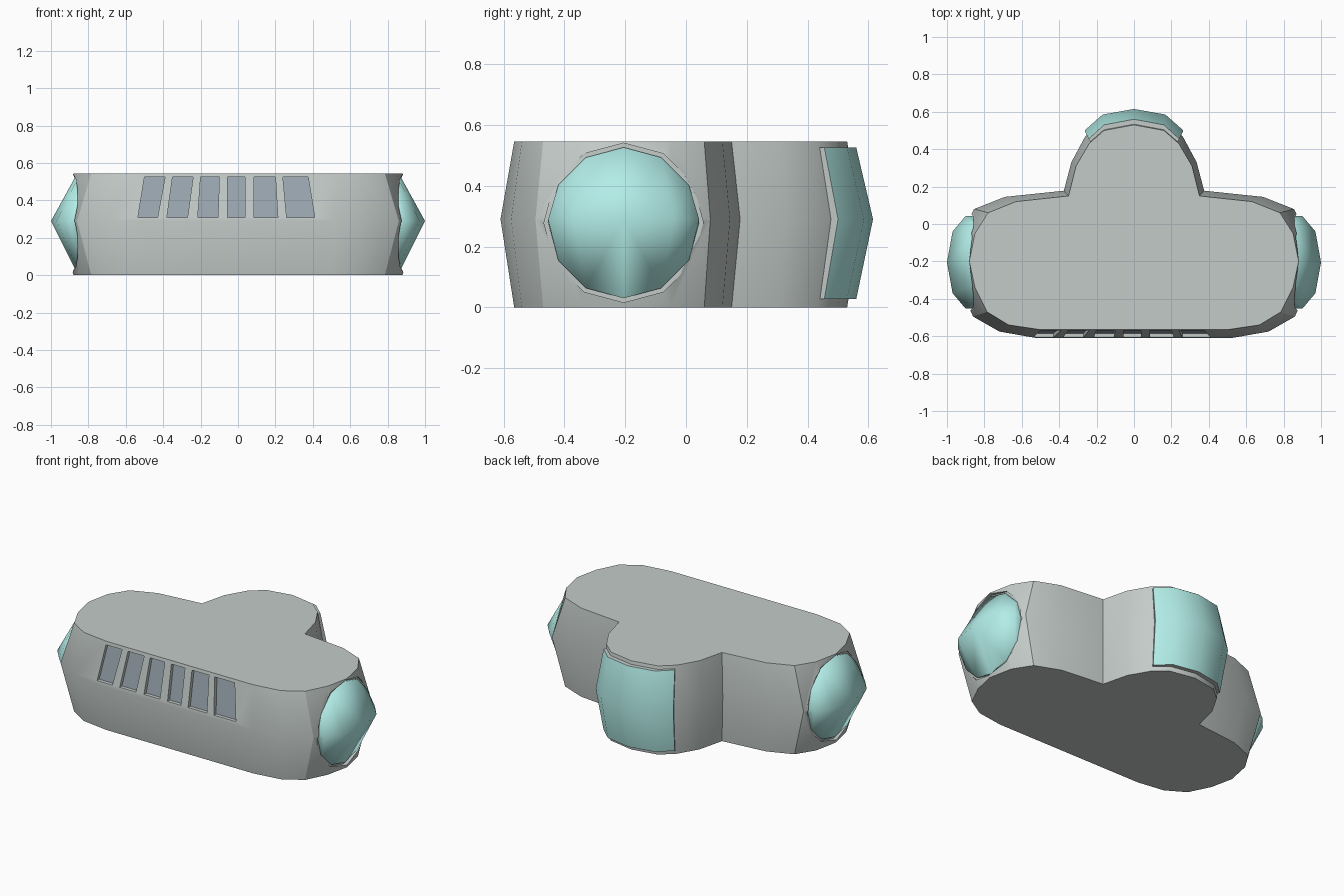
import bpy, bmesh, math

if "Cube" in bpy.data.objects:
    bpy.data.objects.remove(bpy.data.objects["Cube"])


def material(name, rgb):
    m = bpy.data.materials.new(name)
    m.diffuse_color = (*rgb, 1)
    m.use_nodes = True
    m.node_tree.nodes["Principled BSDF"].inputs["Base Color"].default_value = m.diffuse_color
    return m


GREY = material("hull_grey", (0.55, 0.60, 0.58))
TEAL = material("teal_glow", (0.45, 0.85, 0.81))
PANE = material("window_blue_grey", (0.33, 0.39, 0.44))


def finish(name, bm, mats, angle=None):
    bmesh.ops.recalc_face_normals(bm, faces=bm.faces)
    me = bpy.data.meshes.new(name)
    bm.to_mesh(me)
    bm.free()
    ob = bpy.data.objects.new(name, me)
    bpy.context.collection.objects.link(ob)
    for m in mats:
        me.materials.append(m)
    if angle:
        smooth(ob, angle)
    return ob


def smooth(ob, angle):
    bpy.ops.object.select_all(action='DESELECT')
    ob.select_set(True)
    bpy.context.view_layer.objects.active = ob
    bpy.ops.object.shade_smooth_by_angle(angle=math.radians(angle))


def loft(bm, rings, second_slot=()):
    """Closed skin through matching rings; listed segments use material slot 1."""
    vs = [[bm.verts.new(p) for p in r] for r in rings]
    n = len(vs[0])
    for a, b in zip(vs, vs[1:]):
        for i in range(n):
            k = (i + 1) % n
            f = bm.faces.new((a[i], a[k], b[k], b[i]))
            f.material_index = 1 if i in second_slot else 0
    bm.faces.new(vs[0])
    bm.faces.new(vs[-1])


def mirrored(half):
    """Full outline from a right half that runs away from x = 0."""
    return [(-x, y) for x, y in reversed(half) if x > 0] + list(half)


def at_z(outline, z):
    return [(x, y, z) for x, y in outline]


def cut(ob, cutter):
    mod = ob.modifiers.new("cut", 'BOOLEAN')
    mod.operation = 'DIFFERENCE'
    mod.solver = 'EXACT'
    mod.object = cutter
    bpy.context.view_layer.objects.active = ob
    bpy.ops.object.modifier_apply(modifier=mod.name)
    bpy.data.objects.remove(cutter)


# Hull: three-lobed outline, widest at mid height
MID, TOP = 0.29, 0.545
end_half = [(0, .53), (.16, .50), (.24, .43), (.31, .31), (.35, .15), (.63, .12),
            (.78, .06), (.85, -.05), (.88, -.2), (.85, -.34), (.785, -.47),
            (.67, -.54), (.50, -.565)]
mid_half = [(0, .575), (.165, .545), (.26, .47), (.335, .33), (.375, .178), (.69, .145),
            (.855, .08), (.92, -.04), (.95, -.2), (.92, -.37), (.86, -.495),
            (.72, -.575), (.52, -.61)]
ends, mids = mirrored(end_half), mirrored(mid_half)
bm = bmesh.new()
loft(bm, [at_z(ends, 0), at_z(mids, MID), at_z(ends, TOP)])
hull = finish("hull", bm, [GREY])

# Round side pockets and the teal lenses that sit in them
CY, CZ = -0.205, 0.278


def circle(x, r):
    return [(x, CY + r * math.sin(i * math.pi / 6), CZ + r * math.cos(i * math.pi / 6))
            for i in range(12)]


for side, label in ((1, "right"), (-1, "left")):
    bm = bmesh.new()
    loft(bm, [circle(side * .858, .262), circle(side * 1.1, .262)])
    cut(hull, finish("pocket_cutter", bm, []))

    bm = bmesh.new()
    pts = circle(side * .85, .248) + circle(side * .87, .248)
    pts += [(side * x, CY + s * y, MID) for x, y in ((1, 0), (.97, .165), (.90, .248))
            for s in ((1, -1) if y else (1,))]
    for p in pts:
        bm.verts.new(p)
    bmesh.ops.convex_hull(bm, input=bm.verts[:])
    finish(label + "_lens", bm, [TEAL], 62)

# Row of recessed windows: bottom left, bottom right, top left, top right x
windows = [(-.535, -.43, -.50, -.39), (-.38, -.27, -.35, -.24),
           (-.215, -.107, -.20, -.10), (-.055, .037, -.055, .037),
           (.085, .213, .085, .20), (.26, .41, .24, .375)]
Z0, Z1 = .31, .525


def front_y(z):
    return -.61 + (z - MID) * .045 / (TOP - MID)


def window_block(bm, w, front, back):
    corners = ((w[0], Z0), (w[1], Z0), (w[3], Z1), (w[2], Z1))
    loft(bm, [[(x, front_y(z) + d, z) for x, z in corners] for d in (front, back)])


cutter, panes = bmesh.new(), bmesh.new()
for w in windows:
    window_block(cutter, w, -.06, .026)
    window_block(panes, w, .022, .035)
cut(hull, finish("window_cutter", cutter, []))
finish("windows", panes, [PANE])
smooth(hull, 32)

# Rear panel: teal bowed face on a grey stepped base
tuck = [(.2, .38), (-.2, .38)]
edge = mirrored([(0, .56), (.16, .53), (.242, .455)]) + tuck
ridge = mirrored([(0, .615), (.168, .585), (.264, .50)]) + tuck
bm = bmesh.new()
loft(bm, [at_z(edge, .028), at_z(ridge, MID), at_z(edge, .525)], range(4))
finish("rear_panel", bm, [GREY, TEAL], 35)
